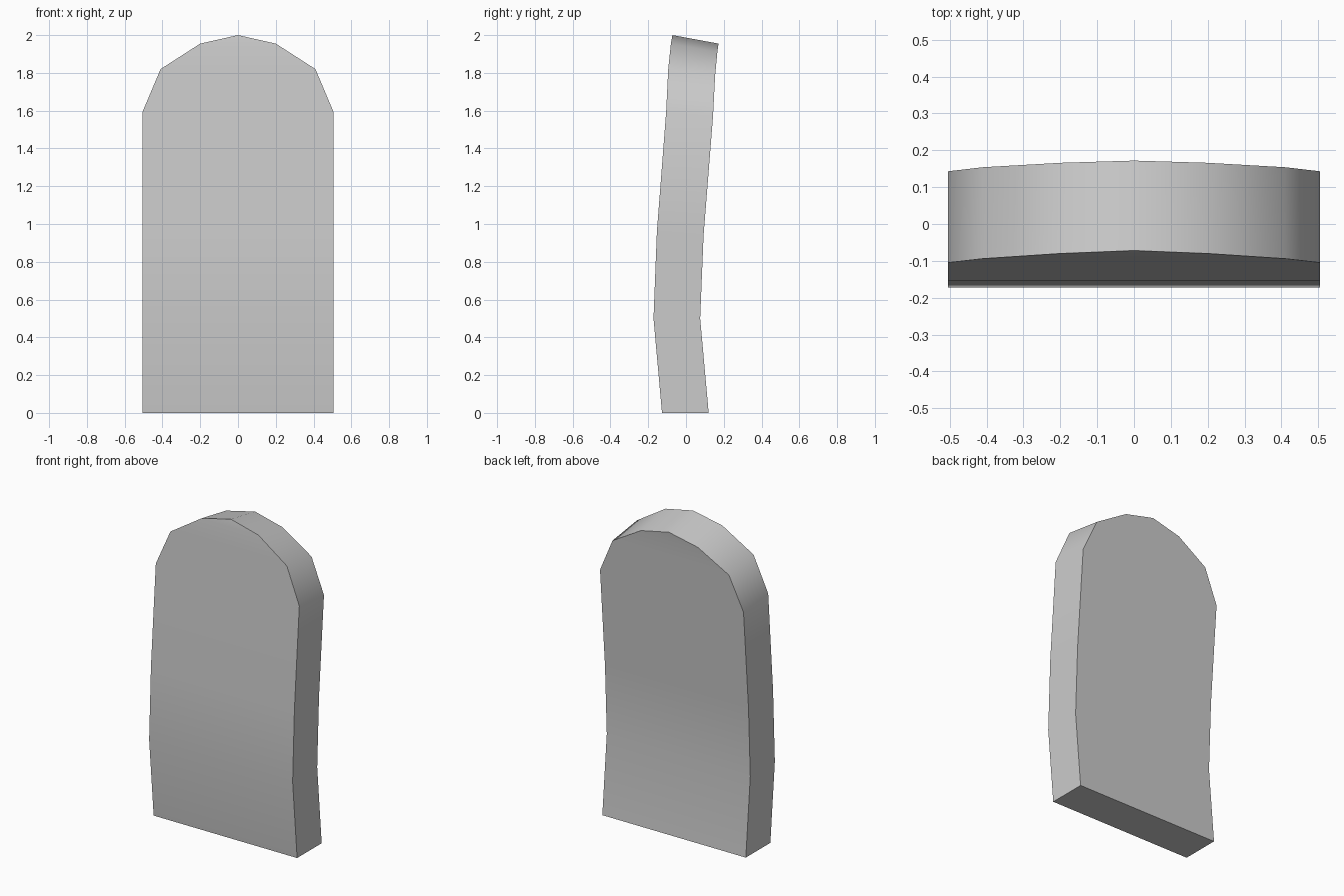
import bpy, bmesh, math

cube = bpy.data.objects.get("Cube")
if cube:
    bpy.data.objects.remove(cube)

stone = bpy.data.materials.new("light_grey")
stone.use_nodes = True
grey = (0.6, 0.6, 0.6, 1)
stone.diffuse_color = grey
stone.node_tree.nodes["Principled BSDF"].inputs["Base Color"].default_value = grey

# Rows up the slab: half width, front y, front z, back y, back z
rows = [
    (0.505, -0.127, 0.0, 0.12, 0.0),
    (0.505, -0.172, 0.5, 0.075, 0.5),
    (0.505, -0.154, 0.96, 0.093, 0.94),
    (0.505, -0.105, 1.595, 0.143, 1.57),
    (0.41, -0.094, 1.82, 0.154, 1.785),
    (0.2, -0.08, 1.955, 0.166, 1.91),
    (0.0, -0.072, 2.0, 0.172, 1.955),
]

bm = bmesh.new()


def add_side(y_index):
    """Mirrored left and right columns of one face, meeting at the tip."""
    left, right = [], []
    for row in rows:
        half, y, z = row[0], row[y_index], row[y_index + 1]
        a = bm.verts.new((half, y, z))
        left.append(a)
        right.append(bm.verts.new((-half, y, z)) if half else a)
    for i in range(len(rows) - 1):
        ring = [right[i], left[i], left[i + 1], right[i + 1]]
        bm.faces.new(list(dict.fromkeys(ring)))
    return left + right[-2::-1]


front = add_side(1)
back = add_side(3)

# Rim and base joining the two faces
for i in range(len(front)):
    j = (i + 1) % len(front)
    bm.faces.new((front[i], front[j], back[j], back[i]))
bmesh.ops.recalc_face_normals(bm, faces=bm.faces)

mesh = bpy.data.meshes.new("curved_slab")
bm.to_mesh(mesh)
bm.free()
mesh.materials.append(stone)
slab = bpy.data.objects.new("curved_slab", mesh)
bpy.context.collection.objects.link(slab)

# Smooth curves with crisp borders
bpy.ops.object.select_all(action="DESELECT")
slab.select_set(True)
bpy.context.view_layer.objects.active = slab
bpy.ops.object.shade_smooth_by_angle(angle=math.radians(40))
